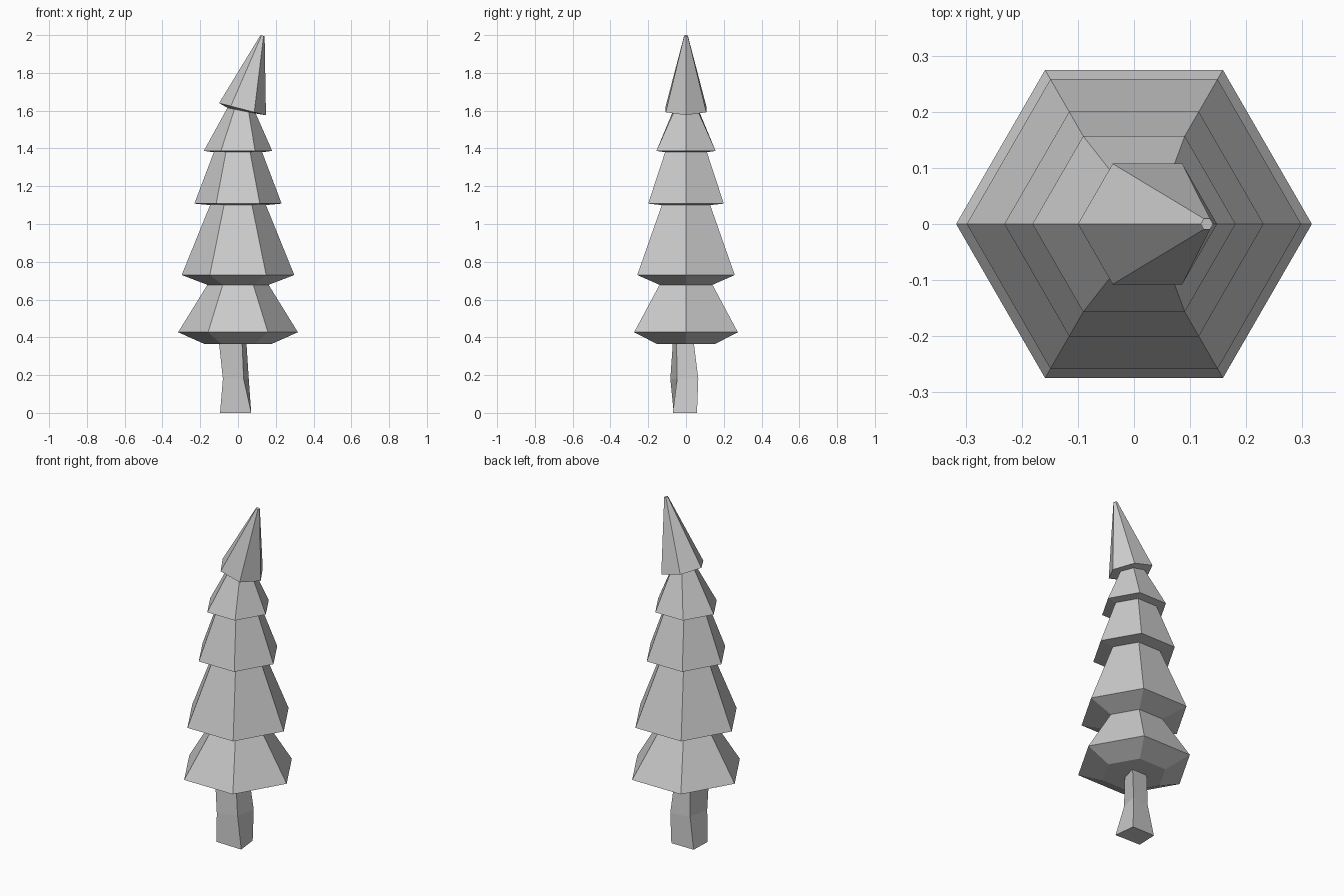
import bpy, bmesh
from math import cos, sin, pi

if "Cube" in bpy.data.objects:
    bpy.data.objects.remove(bpy.data.objects["Cube"])


def loft(name, rings):
    """Skin a stack of equal-count rings with flat faces and capped ends."""
    bm = bmesh.new()
    rows = [[bm.verts.new(p) for p in ring] for ring in rings]
    for a, b in zip(rows, rows[1:]):
        n = len(a)
        for i in range(n):
            j = (i + 1) % n
            bm.faces.new((a[i], a[j], b[j], b[i]))
    bm.faces.new(rows[0][::-1])
    bm.faces.new(rows[-1])
    bmesh.ops.recalc_face_normals(bm, faces=bm.faces)
    mesh = bpy.data.meshes.new(name)
    bm.to_mesh(mesh)
    bm.free()
    obj = bpy.data.objects.new(name, mesh)
    bpy.context.collection.objects.link(obj)
    return obj


def hexagon(r, z, cx=0.0, slope=0.0):
    """Hexagon ring with corners on the x axis, leaning along x by slope."""
    return [(cx + r * cos(i * pi / 3), r * sin(i * pi / 3),
             z + slope * r * cos(i * pi / 3)) for i in range(6)]


# Foliage: stacked skirts, alternating narrow neck and wide rim, bent tip
foliage = [
    (0.178, 0.365), (0.317, 0.427),
    (0.162, 0.678), (0.298, 0.73),
    (0.148, 1.1), (0.231, 1.108),
    (0.128, 1.38), (0.181, 1.387),
    (0.075, 1.6, 0.019, -0.2), (0.124, 1.608, 0.024, -0.26),
    (0.011, 1.997, 0.13, -0.26),
]
loft("foliage", [hexagon(*ring) for ring in foliage])

# Trunk: slightly twisted four-sided post (front left, front right, back right, back left)
trunk = [
    (0.0, [(-0.095, -0.065), (0.07, -0.07), (0.055, 0.058), (-0.09, 0.058)]),
    (0.18, [(-0.08, -0.083), (0.03, -0.047), (0.057, 0.065), (-0.058, 0.045)]),
    (0.366, [(-0.1, -0.07), (0.022, -0.05), (0.045, 0.042), (-0.055, 0.04)]),
]
loft("trunk", [[(x, y, z) for x, y in pts] for z, pts in trunk])
